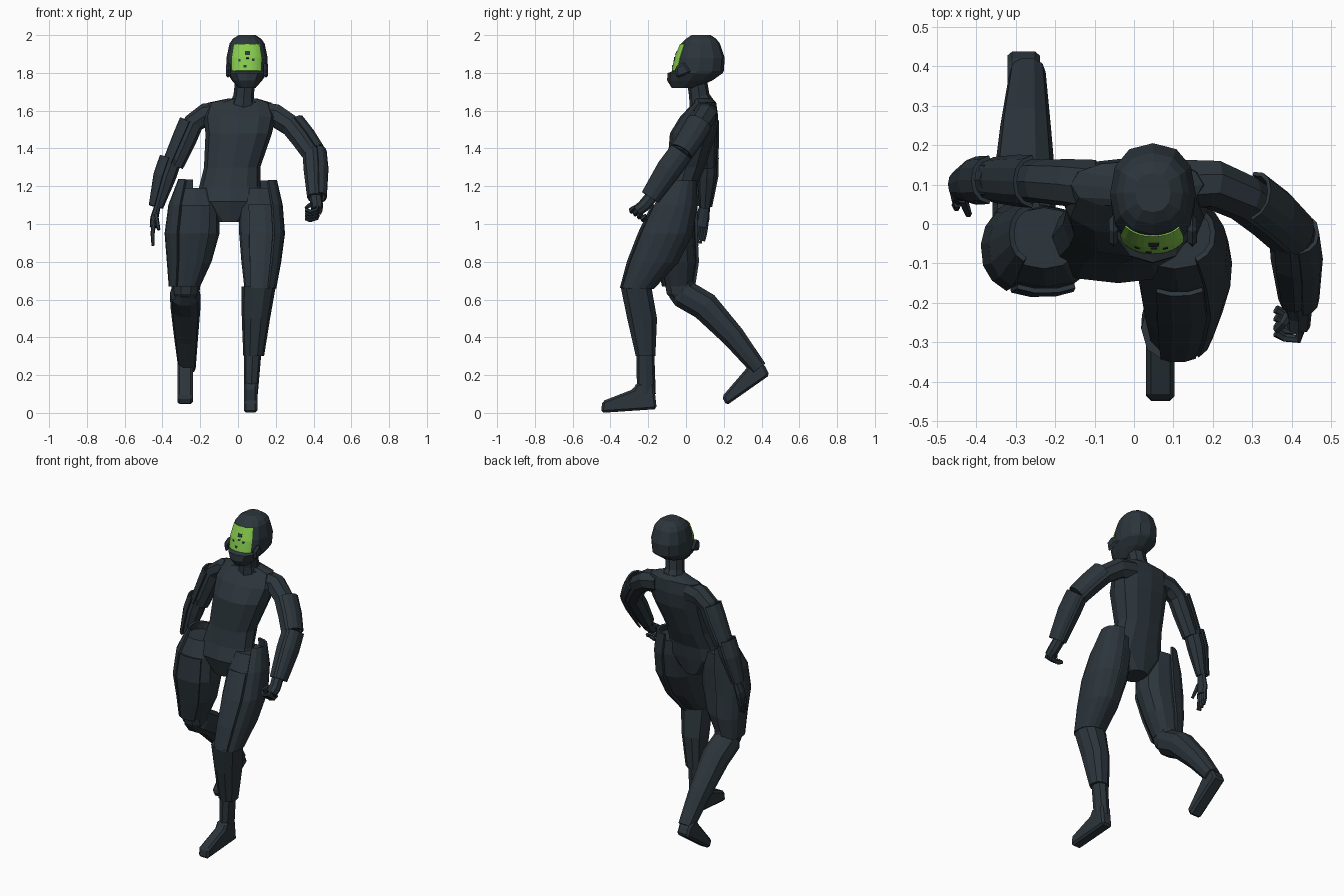
import bpy, bmesh, math
from mathutils import Vector as V

if "Cube" in bpy.data.objects:
    bpy.data.objects.remove(bpy.data.objects["Cube"])


def material(name, rgb):
    m = bpy.data.materials.new(name)
    m.diffuse_color = (*rgb, 1)
    m.use_nodes = True
    m.node_tree.nodes["Principled BSDF"].inputs["Base Color"].default_value = m.diffuse_color
    return m


SUIT = material("dark slate suit", (0.025, 0.036, 0.045))
GREEN = material("bright green visor", (0.24, 0.60, 0.075))


def skin(name, rings, closed, mat=SUIT, solid=0.0, bevel=0.0):
    """Bridge successive rings; closed ones are capped, open ones thickened."""
    bm = bmesh.new()
    vs = [[bm.verts.new(p) for p in r] for r in rings]
    n = len(vs[0])
    for a, b in zip(vs, vs[1:]):
        for i in range(n if closed else n - 1):
            j = (i + 1) % n
            bm.faces.new((a[i], a[j], b[j], b[i]))
    if closed:
        bm.faces.new(vs[0])
        bm.faces.new(vs[-1])
    bmesh.ops.recalc_face_normals(bm, faces=bm.faces)
    me = bpy.data.meshes.new(name)
    bm.to_mesh(me)
    bm.free()
    me.materials.append(mat)
    ob = bpy.data.objects.new(name, me)
    bpy.context.collection.objects.link(ob)
    if solid:
        md = ob.modifiers.new("thickness", 'SOLIDIFY')
        md.thickness, md.offset = solid, 0
    if bevel:
        md = ob.modifiers.new("bevel", 'BEVEL')
        md.width, md.segments = bevel, 1


def section(c, u, v, arc, n, p=2.3):
    def pw(t):
        return math.copysign(abs(t) ** (2 / p), t)
    a0, a1 = arc or (0, 360)
    angles = [math.radians(a0 + (a1 - a0) * i / n) for i in range(n + (arc is not None))]
    return [c + u * pw(math.cos(a)) + v * pw(math.sin(a)) for a in angles]


def loft(name, rows, arc=None, n=12, grow=0.0, **kw):
    """Horizontal sections, each row: z, centre x, half width, front y, back y."""
    rings = [section(V((x, (c + d) / 2, z)), V((w + grow, 0, 0)), V((0, (d - c) / 2 + grow, 0)), arc, n)
             for z, x, w, c, d in rows]
    skin(name, rings, arc is None, **kw)


def tube(name, rows, ref=(1, 0, 0), arc=None, n=8, scale=1.0, flat=1.0, **kw):
    """Sections across a path, each row: x, y, z, radius."""
    pts = [V(r[:3]) for r in rows]
    rings = []
    for i, r in enumerate(rows):
        t = (pts[min(i + 1, len(pts) - 1)] - pts[max(i - 1, 0)]).normalized()
        u = V(ref)
        u = (u - t * u.dot(t)).normalized()
        rings.append(section(pts[i], u * r[3] * scale, t.cross(u) * r[3] * scale * flat, arc, n))
    skin(name, rings, arc is None, **kw)


def prism(name, yz, x, half):
    skin(name, [[V((x + s * half, y, z)) for y, z in yz] for s in (-1, 1)], True, bevel=0.012)


def row_at(rows, z, cols=5):
    """Interpolated section at height z."""
    for a, b in zip(rows, rows[1:]):
        if b[0] <= z <= a[0]:
            t = (z - a[0]) / (b[0] - a[0])
            return [a[i] + (b[i] - a[i]) * t for i in range(cols)]


# Helmet with projecting jaw
CX = .048
helmet = [(z, CX, w, c, d) for z, w, c, d in (
    (2.0, .045, .03, .13), (1.98, .076, 0, .16), (1.955, .093, -.025, .18), (1.88, .109, -.055, .205),
    (1.81, .107, -.07, .2), (1.798, .106, -.098, .193), (1.76, .08, -.1, .14), (1.72, .045, -.075, .05))]
loft("helmet", helmet)
for s, nm in ((-1, "right"), (1, "left")):
    prism(nm + "_ear_guard", [(-.05, 1.77), (-.06, 1.83), (-.01, 1.86), (.03, 1.8)], CX + s * .1, .012)

# Visor and its dark flecks, wrapped on the helmet front
loft("visor", [row_at(helmet, z) for z in (1.953, 1.92, 1.88, 1.811)],
     arc=(-133, -50), n=10, grow=.004, mat=GREEN, solid=.004)
for k, (a, z, s) in enumerate([(-89, 1.905, 5), (-107, 1.867, 3), (-77, 1.87, 3), (-89, 1.88, 2.5), (-94, 1.835, 3)]):
    loft("visor_fleck_%d" % k, [row_at(helmet, z + d * s) for d in (.002, -.002)],
         arc=(a - s, a + s), n=3, grow=.008, solid=.002)

# Neck and torso
tube("neck", [(.025, .09, 1.61, .075), (.03, .07, 1.68, .054), (.04, .055, 1.78, .053)])
loft("torso", [(1.665, .025, .075, .04, .14), (1.642, .008, .168, .04, .16), (1.57, .008, .192, -.03, .17),
               (1.48, .004, .176, -.085, .162), (1.3, -.031, .149, -.1, .1), (1.2, -.042, .163, -.12, .06),
               (1.12, -.04, .19, -.15, .05), (1.01, -.045, .06, -.12, .03)])

# Thighs, each with a side plate and a narrower front plate around the outside
thighs = {
    "front": ([(1.23, .1, .1, -.1, .05), (1.1, .113, .117, -.178, .055), (.95, .119, .123, -.25, .03),
               (.8, .115, .107, -.308, -.045), (.66, .11, .086, -.345, -.175)], (-58, 85), (-115, -62)),
    "rear": ([(1.235, -.23, .08, -.1, .05), (1.1, -.225, .137, -.17, .055), (.95, -.235, .147, -.18, .055),
              (.8, -.25, .12, -.15, .062), (.67, -.275, .085, -.122, .042)], (95, 238), (242, 300)),
}
for nm, (rows, side, front) in thighs.items():
    loft(nm + "_thigh", [row_at(rows, 1.19)] + rows[1:], grow=-.01)
    loft(nm + "_thigh_side_plate", rows, arc=side, n=7, solid=.014)
    loft(nm + "_thigh_front_plate", rows[1:], arc=front, n=3, solid=.012)

# Front lower leg
loft("front_shin", [(.67, .109, .091, -.35, -.18), (.5, .095, .075, -.315, -.15), (.3, .083, .055, -.268, -.16)], n=10)
loft("front_ankle", [(.32, .078, .046, -.262, -.168), (.1, .068, .037, -.26, -.16)], n=8)
prism("front_foot", [(-.45, 0), (-.443, .062), (-.28, .125), (-.26, .16), (-.17, .16), (-.155, .02)], .067, .036)

# Rear knee and lower leg, kicked back
loft("rear_knee", [(.7, -.275, .078, -.118, .04), (.63, -.277, .072, -.105, .06), (.575, -.278, .055, -.05, .07)], n=10)
tube("rear_shin", [(-.28, -.07, .655, .05), (-.28, -.02, .635, .08), (-.278, .1, .565, .08),
                   (-.275, .25, .405, .064), (-.27, .385, .235, .046)], n=10)
prism("rear_foot", [(.19, .085), (.215, .04), (.443, .2), (.415, .255), (.35, .285), (.315, .23)], -.28, .041)


# Arms: upper arm and forearm, each with a curved guard along the outside
def arm(side, upper, fore, uref, fref):
    for part, path, ref in (("upper_arm", upper, uref), ("forearm", fore, fref)):
        tube(side + "_" + part, path, ref=ref)
        guard = [tuple(V(p[:3]) + V(ref) * .009) + (p[3],) for p in path[-3:]]
        tube(side + "_" + part + "_guard", guard, ref=ref, arc=(-80, 80), n=6, scale=1.15, solid=.01)


arm("left", [(.11, .1, 1.585, .066), (.2, .1, 1.573, .062), (.28, .065, 1.52, .058), (.34, .02, 1.445, .057), (.392, -.03, 1.37, .053)],
    [(.395, -.025, 1.38, .053), (.402, -.09, 1.29, .055), (.408, -.19, 1.14, .042)], (.9, .2, .4), (1, 0, 0))
arm("right", [(-.1, .1, 1.585, .064), (-.17, .105, 1.58, .06), (-.235, .108, 1.535, .055), (-.272, .11, 1.45, .054), (-.335, .112, 1.31, .047)],
    [(-.345, .112, 1.345, .05), (-.378, .11, 1.25, .05), (-.425, .1, 1.09, .03)], (-1, 0, .3), (-1, 0, .1))

# Left hand with curled fingers
tube("left_palm", [(.408, -.17, 1.16, .034), (.418, -.225, 1.095, .033), (.417, -.26, 1.07, .03)])
for i in range(4):
    k = V((.422, -.27 + i * .02, 1.09 - i * .015))
    tube("left_finger_%d" % i, [(*(k + V(o)), .011) for o in ((0, 0, 0), (-.005, -.022, -.014), (-.04, -.018, -.025),
                                                               (-.062, -.006, -.015))], ref=(0, 1, .3), n=6)
tube("left_thumb", [(.405, -.21, 1.1, .014), (.38, -.25, 1.1, .012), (.36, -.27, 1.085, .009)], ref=(0, 0, 1), n=6)

# Right hand with hanging fingers
tube("right_palm", [(-.425, .1, 1.1, .028), (-.443, .088, 1.03, .036), (-.447, .08, .985, .034)], ref=(0, 1, 0), flat=.6)
for i in range(4):
    y = .054 + i * .018
    tip = .885 + .012 * abs(i - 1)
    tube("right_finger_%d" % i, [(-.447, y, .995, .012), (-.452, y - .006, .95, .011), (-.45, y - .014, tip, .008)], n=6)
tube("right_thumb", [(-.435, .065, 1.05, .013), (-.42, .025, .97, .009)], n=6)
